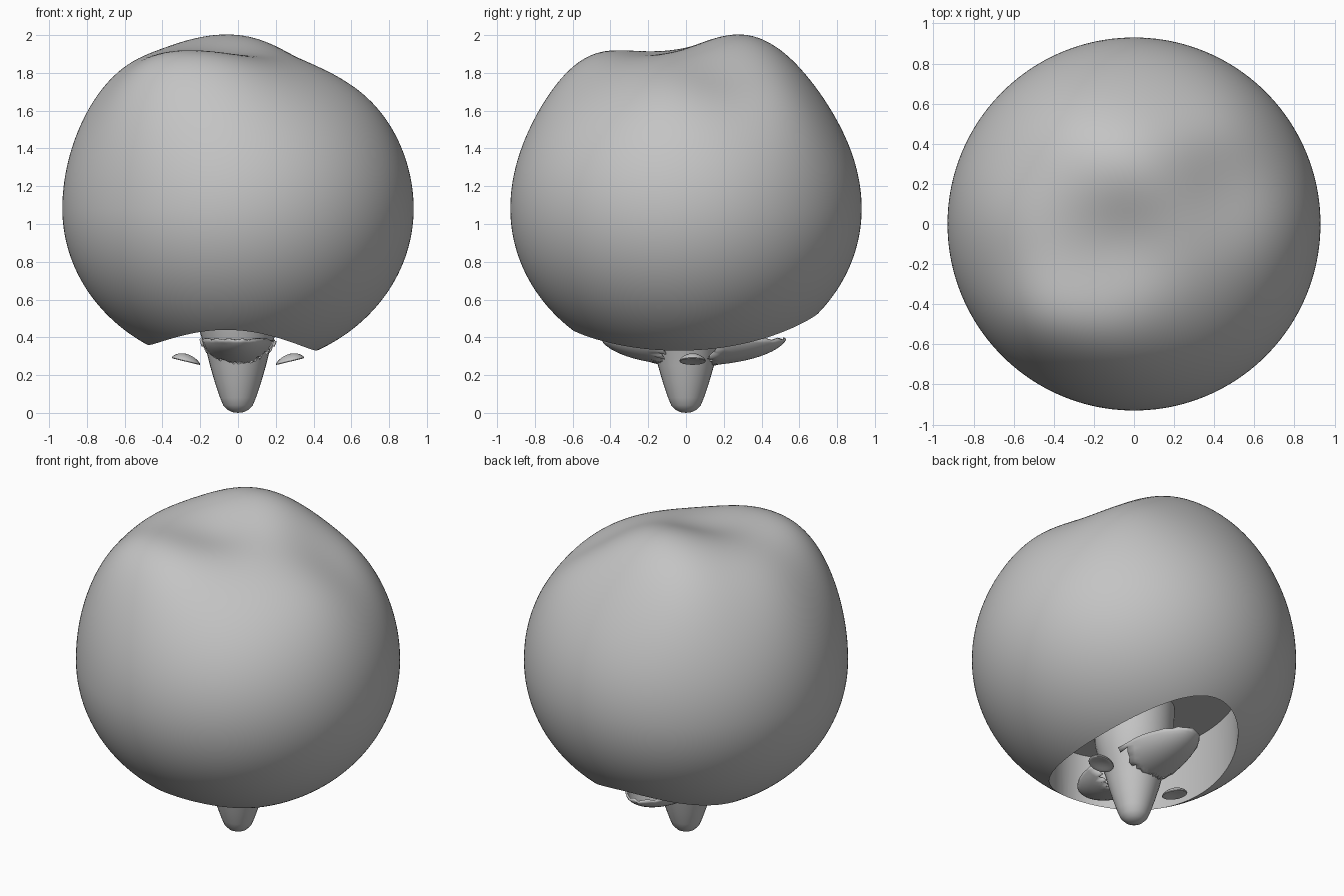
import bpy, bmesh, math, random
from mathutils import Matrix, Vector

random.seed(4)
if "Cube" in bpy.data.objects:
    bpy.data.objects.remove(bpy.data.objects["Cube"], do_unlink=True)

# One plain grey for every part
grey = bpy.data.materials.new("plain_grey")
grey.use_nodes = True
COLOUR = (0.55, 0.55, 0.55, 1)
grey.diffuse_color = COLOUR
grey.node_tree.nodes["Principled BSDF"].inputs["Base Color"].default_value = COLOUR


def activate(ob):
    bpy.ops.object.select_all(action='DESELECT')
    ob.select_set(True)
    bpy.context.view_layer.objects.active = ob


def finish(name, bm, angle=40):
    """Turn a bmesh into a smooth shaded grey object."""
    bmesh.ops.recalc_face_normals(bm, faces=bm.faces)
    mesh = bpy.data.meshes.new(name)
    bm.to_mesh(mesh)
    bm.free()
    mesh.materials.append(grey)
    ob = bpy.data.objects.new(name, mesh)
    bpy.context.collection.objects.link(ob)
    activate(ob)
    bpy.ops.object.shade_smooth_by_angle(angle=math.radians(angle))
    return ob


# Lumpy round body: an ellipsoid whose upper half swells and dips
RADIUS, MID, HEIGHT = 0.93, 1.08, 0.84
LUMPS = [  # x, y, strength, spread
    (0.00, 0.40, 0.135, 0.30),
    (-0.45, 0.60, 0.12, 0.25),
    (0.60, 0.60, 0.10, 0.22),
    (-0.80, 0.05, 0.15, 0.30),
    (-0.62, -0.62, 0.28, 0.25),
    (-0.15, -0.65, 0.12, 0.25),
    (0.85, -0.10, 0.05, 0.25),
    (-0.05, -0.08, -0.06, 0.20),
    (0.50, 0.25, -0.06, 0.20),
]
bm = bmesh.new()
bmesh.ops.create_icosphere(bm, subdivisions=6, radius=1)
for v in bm.verts:
    x, y, u = v.co.x * RADIUS, v.co.y * RADIUS, v.co.z
    h = HEIGHT
    if u > 0:
        h += sum(a * math.exp(-((x - cx) ** 2 + (y - cy) ** 2) / (2 * s * s))
                 for cx, cy, a, s in LUMPS)
    v.co = (x, y, MID + u * h)
body = finish("body", bm)

# Oval opening hollowed into the underside
bm = bmesh.new()
bmesh.ops.create_cone(bm, cap_ends=True, segments=96, radius1=1, radius2=1, depth=1,
                      matrix=Matrix.Translation((-0.03, 0.05, 0.3))
                      @ Matrix.Diagonal((0.45, 0.65, 0.9, 1)))
cutter = finish("opening_cutter", bm)
cutter.hide_render = True
activate(body)
cut = body.modifiers.new("opening", 'BOOLEAN')
cut.operation = 'DIFFERENCE'
cut.solver = 'EXACT'
cut.object = cutter
bpy.ops.object.modifier_apply(modifier=cut.name)
bpy.data.objects.remove(cutter, do_unlink=True)
activate(body)
bpy.ops.object.shade_smooth_by_angle(angle=math.radians(40))

# Rounded peg, lathed around the vertical axis
PEG = [(0, 0), (0.03, 0.004), (0.055, 0.016), (0.078, 0.04), (0.095, 0.08),
       (0.122, 0.16), (0.148, 0.25), (0.168, 0.33), (0.2, 0.42), (0.225, 0.52),
       (0.235, 0.76)]
bm = bmesh.new()
verts = [bm.verts.new((r, 0, z)) for r, z in PEG]
edges = [bm.edges.new(pair) for pair in zip(verts, verts[1:])]
bmesh.ops.spin(bm, geom=verts + edges, cent=(0, 0, 0), axis=(0, 0, 1),
               angle=math.tau, steps=32)
bmesh.ops.remove_doubles(bm, verts=bm.verts, dist=0.0005)
finish("peg", bm)


# Torn bowl-shaped fins in front of and behind the peg
def fin(name, side):
    bm = bmesh.new()
    bmesh.ops.create_uvsphere(bm, u_segments=48, v_segments=32, radius=1)
    for v in bm.verts:
        v.co = (v.co.x * 0.21, v.co.y * 0.5 + 0.04, 0.42 + v.co.z * 0.17)
    gone = [f for f in bm.faces
            if f.calc_center_median().z > 0.395
            or f.calc_center_median().y * side < 0.13]
    bmesh.ops.delete(bm, geom=gone, context='FACES')
    for v in bm.verts:
        if v.is_boundary:
            v.co += Vector((0, random.uniform(-0.006, 0.006), random.uniform(-0.008, 0.008)))
    ob = finish(name, bm)
    solid = ob.modifiers.new("thickness", 'SOLIDIFY')
    solid.thickness = 0.012


fin("front_fin", -1)
fin("back_fin", 1)


# Small curved flakes on either side of the peg
def flake(name, side):
    bm = bmesh.new()
    bmesh.ops.create_uvsphere(bm, u_segments=20, v_segments=12, radius=1)
    for v in bm.verts:
        x, y, z = v.co
        # Arched lens rising outward
        v.co = (side * (0.275 + 0.075 * x), 0.035 + 0.07 * y,
                0.285 + 0.018 * z + 0.018 * x - 0.02 * (x * x + y * y - 0.5))
    finish(name, bm)


flake("right_flake", -1)
flake("left_flake", 1)
